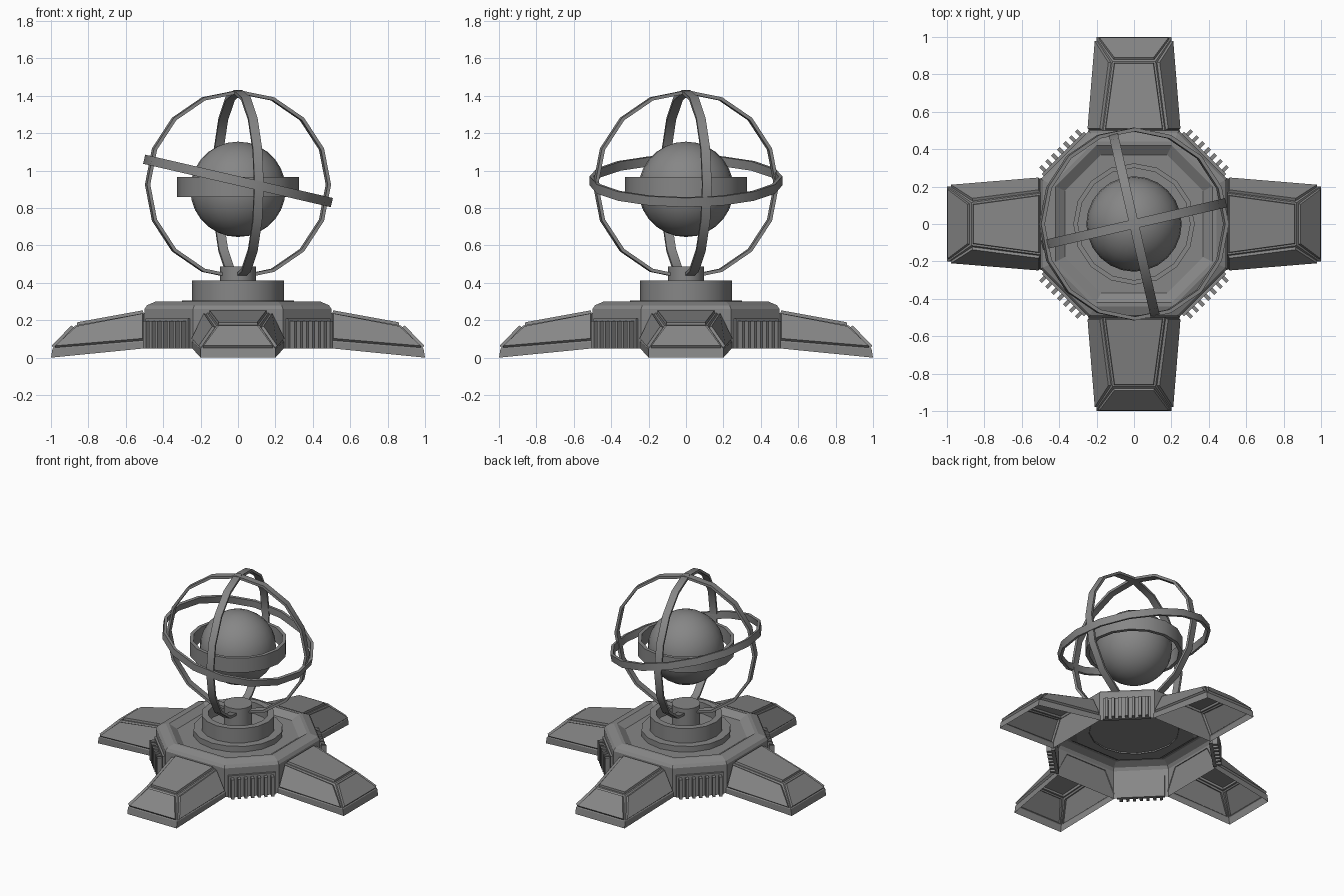
import bpy, bmesh, math
from mathutils import Matrix, Vector

cube = bpy.data.objects.get("Cube")
if cube:
    bpy.data.objects.remove(cube, do_unlink=True)

metal = bpy.data.materials.new("grey_metal")
metal.use_nodes = True
GREY = (0.24, 0.24, 0.24, 1)
metal.diffuse_color = GREY
metal.node_tree.nodes["Principled BSDF"].inputs["Base Color"].default_value = GREY


def finish(name, bm, matrix=None, smooth=False):
    """Turn a bmesh into a named, coloured object."""
    bmesh.ops.recalc_face_normals(bm, faces=bm.faces)
    mesh = bpy.data.meshes.new(name)
    bm.to_mesh(mesh)
    bm.free()
    mesh.materials.append(metal)
    obj = bpy.data.objects.new(name, mesh)
    bpy.context.collection.objects.link(obj)
    if matrix:
        mesh.transform(matrix)
    if smooth:
        bpy.ops.object.select_all(action='DESELECT')
        obj.select_set(True)
        bpy.context.view_layer.objects.active = obj
        bpy.ops.object.shade_smooth_by_angle(angle=math.radians(30))
    return obj


def bridge(bm, a, b):
    for i in range(len(a)):
        j = (i + 1) % len(a)
        bm.faces.new((a[i], a[j], b[j], b[i]))


def lathe(name, profile, sides=16, closed=False, matrix=None):
    """Revolve (radius, z) points; closed joins last to first, else caps the end."""
    bm = bmesh.new()
    loops = [[bm.verts.new((r * math.cos(2 * math.pi * i / sides),
                            r * math.sin(2 * math.pi * i / sides), z))
              for i in range(sides)] for r, z in profile]
    for a, b in zip(loops, loops[1:]):
        bridge(bm, a, b)
    if closed:
        bridge(bm, loops[-1], loops[0])
    else:
        bm.faces.new(loops[-1])
    return finish(name, bm, matrix, True)


def band(name, inner, outer, width, matrix):
    h = width / 2
    return lathe(name, [(outer, -h), (outer, h), (inner, h), (inner, -h)],
                 closed=True, matrix=matrix)


def turn(degrees, axis='Z'):
    return Matrix.Rotation(math.radians(degrees), 4, axis)


# Octagonal body: open-bottomed shell with a shallow basin in its top
bm = bmesh.new()
loops = []
for a, z in [(.5, .05), (.5, .26), (.487, .28), (.44, .3), (.42, .3), (.37, .265)]:
    h = a * .48
    corners = [(a, -h), (a, h), (h, a), (-h, a), (-a, h), (-a, -h), (-h, -a), (h, -a)]
    loops.append([bm.verts.new((x, y, z)) for x, y in corners])
for a, b in zip(loops, loops[1:]):
    bridge(bm, a, b)
bm.faces.new(loops[-1])
finish("base_body", bm)


# Four tapered legs with raised armour plates, open underneath
def leg(name, angle):
    bm = bmesh.new()
    sections = []
    for root_w, root_z, tip_x, tip_w, tip_z in [
            (.245, .05, 1.0, .2, .0), (.245, .085, .992, .2, .047),
            (.165, .24, .87, .115, .172)]:
        sections.append([bm.verts.new(p) for p in (
            (.495, -root_w, root_z), (tip_x, -tip_w, tip_z),
            (tip_x, tip_w, tip_z), (.495, root_w, root_z))])
    low, mid, top = sections
    plates = []
    for i in range(3):
        bm.faces.new((low[i], low[i + 1], mid[i + 1], mid[i]))
        plates.append(bm.faces.new((mid[i], mid[i + 1], top[i + 1], top[i])))
    plates.append(bm.faces.new(top))
    bm.normal_update()
    bmesh.ops.inset_individual(bm, faces=plates, thickness=.014)
    bmesh.ops.inset_individual(bm, faces=plates, thickness=.004, depth=.015)
    finish(name, bm, turn(angle))


for side, angle in [("left", 0), ("back", 90), ("right", 180), ("front", 270)]:
    leg(side + "_leg", angle)


# Ribbed vents on the diagonal sides
def box(bm, x0, x1, y, width, z0, z1):
    m = Matrix.Translation(((x0 + x1) / 2, y, (z0 + z1) / 2))
    m = m @ Matrix.Diagonal((x1 - x0, width, z1 - z0, 1))
    bmesh.ops.create_cube(bm, size=1, matrix=m)


for k, place in enumerate(["back_left", "back_right", "front_right", "front_left"]):
    bm = bmesh.new()
    box(bm, .515, .538, 0, .32, .05, .21)
    for i in range(7):
        box(bm, .53, .572, (i - 3) * .045, .02, .05, .195)
    finish(place + "_vent", bm, turn(45 + 90 * k))

# Hollow pedestal and centre post
lathe("pedestal", [(.3, .255), (.3, .306), (.245, .306), (.245, .412),
                   (.2, .412), (.2, .33)])
lathe("centre_post", [(.095, .32), (.095, .487)])

# Sphere with its close collar
bm = bmesh.new()
bmesh.ops.create_uvsphere(bm, u_segments=24, v_segments=14, radius=.255)
finish("core_sphere", bm, Matrix.Translation((0, 0, .9)), True)
band("collar_ring", .3, .325, .106, Matrix.Translation((0, 0, .912)))

# Three large orbit rings
centre = Matrix.Translation((0, 0, .925))
band("upright_ring_across", .487, .505, .05, centre @ turn(13) @ turn(90, 'X'))
band("upright_ring_along", .487, .505, .05, centre @ turn(13) @ turn(90, 'Y'))
band("tilted_ring", .495, .515, .05,
     Matrix.Translation((0, 0, .945)) @ turn(13, 'Y'))
